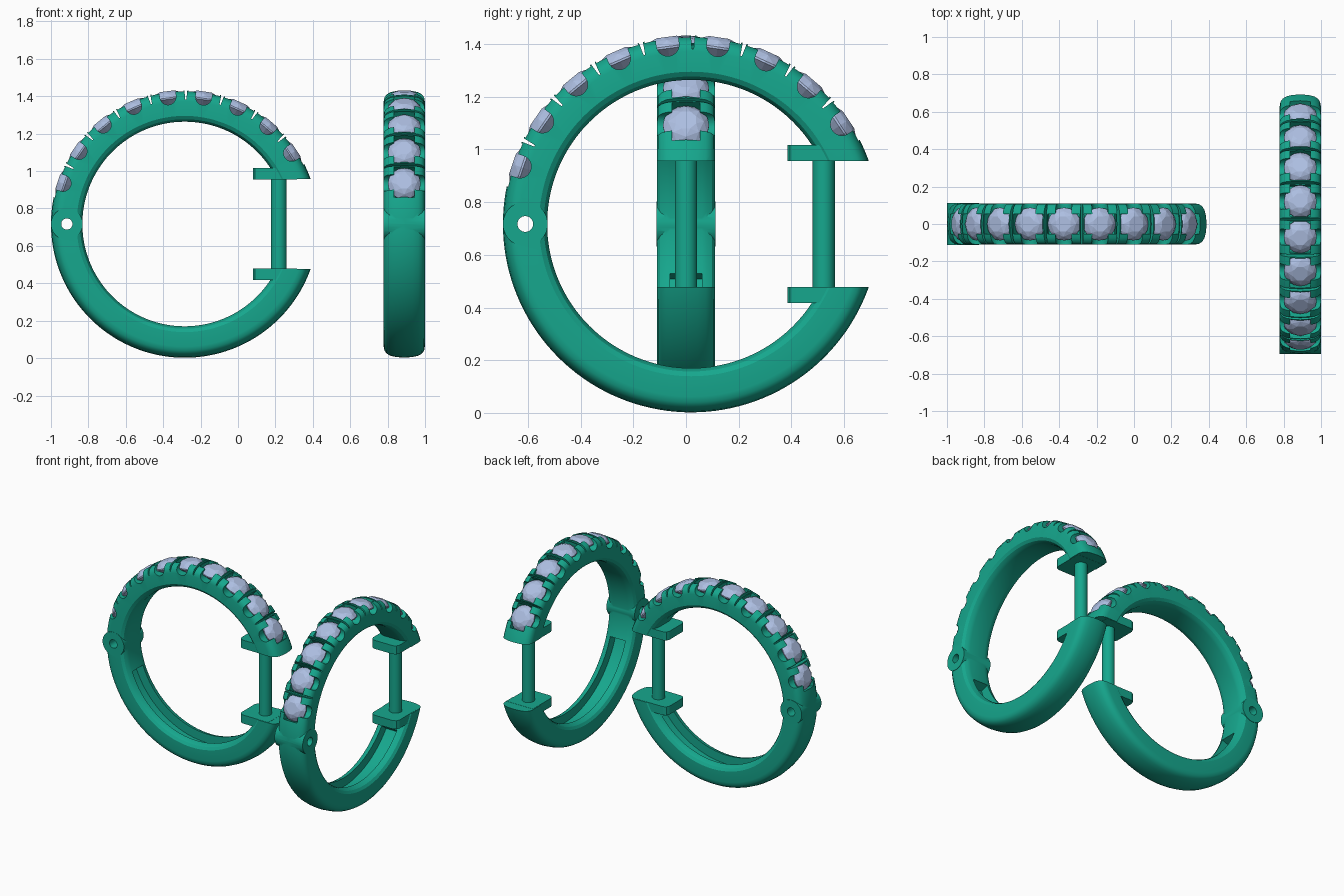
import bpy, bmesh
from math import pi, radians, sin, cos
from mathutils import Matrix, Vector

if "Cube" in bpy.data.objects:
    bpy.data.objects.remove(bpy.data.objects["Cube"])

R, ZC = 0.715, 0.717                      # hoop outer radius, centre height
STONES = [33.5 + 16 * i for i in range(9)]


def material(name, col):
    m = bpy.data.materials.new(name)
    m.diffuse_color = (*col, 1)
    m.use_nodes = True
    m.node_tree.nodes["Principled BSDF"].inputs["Base Color"].default_value = m.diffuse_color
    return m


metal = material("teal_metal", (0.008, 0.39, 0.27))
gem_mat = material("pale_gem", (0.42, 0.52, 0.76))


def make(name, bm, mat=None):
    bmesh.ops.recalc_face_normals(bm, faces=bm.faces)
    me = bpy.data.meshes.new(name)
    bm.to_mesh(me)
    bm.free()
    ob = bpy.data.objects.new(name, me)
    bpy.context.collection.objects.link(ob)
    if mat:
        me.materials.append(mat)
    return ob


def radial(deg):
    # local x = tangent, y = width, z = outward, at an angle round the hoop
    return Matrix.Rotation(pi / 2 - radians(deg), 4, 'Y')


def prism(bm, pts, half, mat=Matrix()):
    # extrude an (x, z) outline along y
    a = [bm.verts.new(mat @ Vector((x, -half, z))) for x, z in pts]
    b = [bm.verts.new(mat @ Vector((x, half, z))) for x, z in pts]
    bm.faces.new(a)
    bm.faces.new(b[::-1])
    for i in range(len(pts)):
        j = (i + 1) % len(pts)
        bm.faces.new((a[i], b[i], b[j], a[j]))


def rect(x0, x1, z0, z1):
    return [(x0, z0), (x1, z0), (x1, z1), (x0, z1)]


def circle(x, z, r, n):
    return [(x + r * cos(2 * pi * i / n), z + r * sin(2 * pi * i / n)) for i in range(n)]


def sweep(bm, prof, a0, a1, n):
    # sweep an (r, y) section round the hoop axis; full turn closes itself
    full = abs(a1 - a0) >= 360
    rows = []
    for i in range(n if full else n + 1):
        a = radians(a0 + (a1 - a0) * i / n)
        rows.append([bm.verts.new((r * cos(a), y, r * sin(a))) for r, y in prof])
    m = len(prof)
    for i in range(n):
        p, q = rows[i], rows[(i + 1) % len(rows)]
        for k in range(m):
            bm.faces.new((p[k], p[(k + 1) % m], q[(k + 1) % m], q[k]))
    if not full:
        bm.faces.new(rows[0])
        bm.faces.new(rows[-1][::-1])


def boolean(ob, bm, op='DIFFERENCE'):
    cut = make("cutter", bm)
    cut.hide_render = True
    md = ob.modifiers.new("cut", 'BOOLEAN')
    md.operation, md.object, md.solver = op, cut, 'EXACT'
    dg = bpy.context.evaluated_depsgraph_get()
    me = bpy.data.meshes.new_from_object(ob.evaluated_get(dg))
    ob.modifiers.clear()
    ob.data = me
    bpy.data.objects.remove(cut)


def smooth(ob):
    bpy.ops.object.select_all(action='DESELECT')
    ob.select_set(True)
    bpy.context.view_layer.objects.active = ob
    bpy.ops.object.shade_smooth_by_angle(angle=radians(28))


# hoop band with crowned outside and softened inside
half = [(0.547, 0.06), (0.551, 0.08), (0.56, 0.098), (0.578, 0.11), (0.655, 0.11),
        (0.677, 0.106), (0.693, 0.094), (0.704, 0.075), (0.711, 0.045), (R, 0.0)]
bm = bmesh.new()
sweep(bm, half + [(r, -y) for r, y in half[-2::-1]], 0, 360, 144)
band = make("hoop_band", bm, metal)

# hinge barrel
bm = bmesh.new()
prism(bm, circle(-0.63, 0, 0.085, 40), 0.112)
boolean(band, bm, 'UNION')
# hinge pin hole
bm = bmesh.new()
prism(bm, circle(-0.63, 0, 0.03, 28), 0.2)
boolean(band, bm)
# ear opening
bm = bmesh.new()
prism(bm, rect(0.2, 0.9, -0.24, 0.24), 0.3)
boolean(band, bm)
# inner channel of the lower half
bm = bmesh.new()
sweep(bm, [(0.5, -0.06), (0.61, -0.06), (0.61, 0.06), (0.5, 0.06)], 200, 322, 49)
boolean(band, bm)
# side windows under each stone
bm = bmesh.new()
u = [(0.043 * cos(t), 0.686 + 0.043 * sin(t)) for t in [pi + pi * i / 14 for i in range(15)]]
for d in STONES:
    prism(bm, u + [(0.043, 0.8), (-0.043, 0.8)], 0.2, radial(d))
boolean(band, bm)
# stone seats, leaving four corner prongs each
bm = bmesh.new()
for d in STONES:
    prism(bm, rect(-0.086, 0.086, 0.648, 0.79), 0.054, radial(d))
boolean(band, bm)
# V slits between neighbouring prongs
bm = bmesh.new()
for d in STONES[:-1]:
    prism(bm, [(-0.003, 0.665), (0.003, 0.665), (0.012, 0.76), (-0.012, 0.76)], 0.2, radial(d + 8))
boolean(band, bm)
smooth(band)

# faceted stones
bm = bmesh.new()
for d in STONES:
    pts = [(0, 0, 0.6)]
    for r, z, n, off in ((0.042, 0.716, 8, 0.5), (0.068, 0.704, 8, 0), (0.088, 0.68, 16, 0),
                         (0.088, 0.672, 16, 0)):
        pts += [(r * cos(2 * pi * (i + off) / n), r * sin(2 * pi * (i + off) / n), z) for i in range(n)]
    vs = [bm.verts.new(radial(d) @ Vector(p)) for p in pts]
    bmesh.ops.convex_hull(bm, input=vs)
stones = make("stones", bm, gem_mat)

# end plates with clipped inner corners
bm = bmesh.new()
for s in (-1, 1):
    outline = [(0.365, -0.075), (0.375, -0.095), (0.395, -0.105), (0.6, -0.105),
               (0.6, 0.105), (0.395, 0.105), (0.375, 0.095), (0.365, 0.075)]
    lo = [bm.verts.new((x, y, s * 0.239)) for x, y in outline]
    hi = [bm.verts.new((x, y, s * 0.3)) for x, y in outline]
    bm.faces.new(lo)
    bm.faces.new(hi)
    for i in range(8):
        j = (i + 1) % 8
        bm.faces.new((lo[i], lo[j], hi[j], hi[i]))
plates = make("end_plates", bm, metal)

# ear post
bm = bmesh.new()
bmesh.ops.create_cone(bm, cap_ends=True, segments=32, radius1=0.042, radius2=0.042, depth=0.52,
                      matrix=Matrix.Translation((0.503, 0, 0)))
post = make("ear_post", bm, metal)
smooth(post)

# place the first hoop and copy it, turned a quarter, for the second
for ob in (band, stones, plates, post):
    twin = ob.copy()
    bpy.context.collection.objects.link(twin)
    base = ob.name
    ob.name, twin.name = base + "_left", base + "_right"
    ob.location = (-0.285, 0, ZC)
    twin.location = (0.889, 0.02, ZC)
    twin.rotation_euler = (0, 0, pi / 2)
